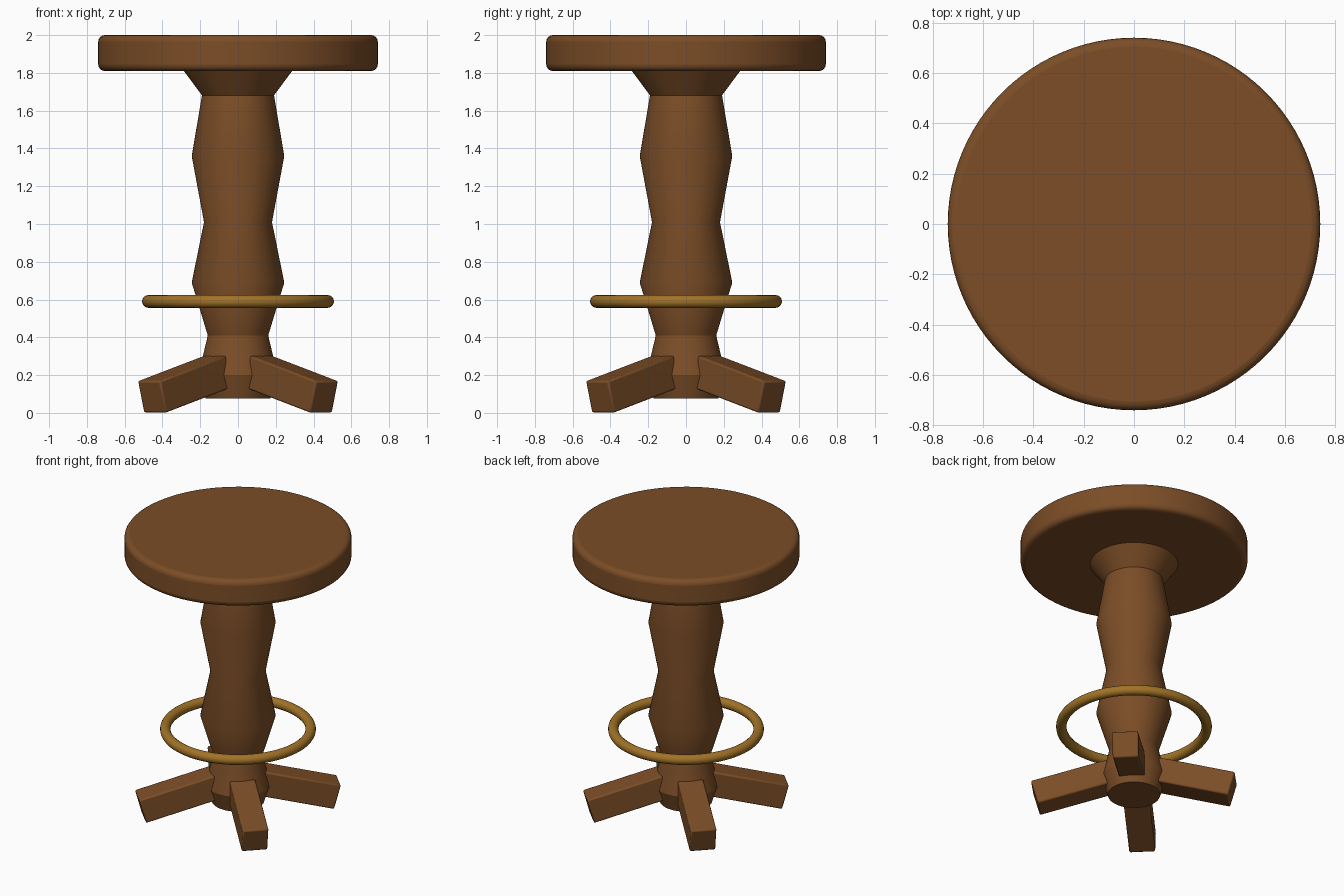
import bpy, bmesh, math
from mathutils import Matrix, Vector

cube = bpy.data.objects.get("Cube")
if cube:
    bpy.data.objects.remove(cube, do_unlink=True)


def material(name, rgb, metallic=0.0):
    mat = bpy.data.materials.new(name)
    mat.use_nodes = True
    mat.diffuse_color = (*rgb, 1)
    mat.node_tree.nodes["Principled BSDF"].inputs["Base Color"].default_value = (*rgb, 1)
    return mat


wood = material("brown_wood", (0.2, 0.075, 0.02))
brass = material("dark_brass", (0.36, 0.17, 0.02))


def finish(obj, name, mat, angle=30):
    obj.name = obj.data.name = name
    obj.data.materials.append(mat)
    bpy.ops.object.select_all(action='DESELECT')
    obj.select_set(True)
    bpy.context.view_layer.objects.active = obj
    bpy.ops.object.shade_smooth_by_angle(angle=math.radians(angle))
    return obj


def add_bevel(obj, width, segments):
    bevel = obj.modifiers.new("Bevel", 'BEVEL')
    bevel.width, bevel.segments = width, segments
    bevel.limit_method = 'ANGLE'
    bevel.angle_limit = math.radians(40)


def lathe(name, profile, mat, steps=64):
    """Spin (radius, height) points around z and cap both ends."""
    bm = bmesh.new()
    rings = []
    for r, z in profile:
        rings.append([bm.verts.new((r * math.cos(a), r * math.sin(a), z))
                      for a in (math.tau * i / steps for i in range(steps))])
    for low, high in zip(rings, rings[1:]):
        for i in range(steps):
            j = (i + 1) % steps
            bm.faces.new((low[i], low[j], high[j], high[i]))
    bm.faces.new(rings[0][::-1])
    bm.faces.new(rings[-1])
    mesh = bpy.data.meshes.new(name)
    bm.to_mesh(mesh)
    bm.free()
    obj = bpy.data.objects.new(name, mesh)
    bpy.context.collection.objects.link(obj)
    return finish(obj, name, mat)


# Round seat with softened rims
seat = lathe("seat", [(0.74, 1.81), (0.74, 2.0)], wood, 96)
add_bevel(seat, 0.035, 4)

# Flared support under the seat
lathe("seat_support", [(0.19, 1.68), (0.29, 1.815)], wood)

# Turned central column
lathe("column", [(0.17, 0.075), (0.21, 0.2), (0.16, 0.41), (0.245, 0.69),
                 (0.18, 1.01), (0.245, 1.36), (0.19, 1.685)], wood)

# Foot ring
bpy.ops.mesh.primitive_torus_add(major_radius=0.474, minor_radius=0.034,
                                 major_segments=64, minor_segments=16,
                                 location=(0, 0, 0.59))
finish(bpy.context.object, "foot_ring", brass)

# Four sloping legs on the diagonals
WIDTH, HEIGHT, LENGTH, TILT = 0.17, 0.175, 0.513, math.radians(15.2)
outer_bottom = Vector((0.622, 0, 0))
for i, side in enumerate(("back_left", "back_right", "front_right", "front_left")):
    bpy.ops.mesh.primitive_cube_add(size=1)
    leg = bpy.context.object
    leg.data.transform(Matrix.Translation(outer_bottom)
                       @ Matrix.Rotation(TILT, 4, 'Y')
                       @ Matrix.Translation((-LENGTH / 2, 0, HEIGHT / 2))
                       @ Matrix.Diagonal((LENGTH, WIDTH, HEIGHT, 1)))
    leg.rotation_euler.z = math.radians(45 + 90 * i)
    finish(leg, "leg_" + side, wood)
    add_bevel(leg, 0.01, 2)
